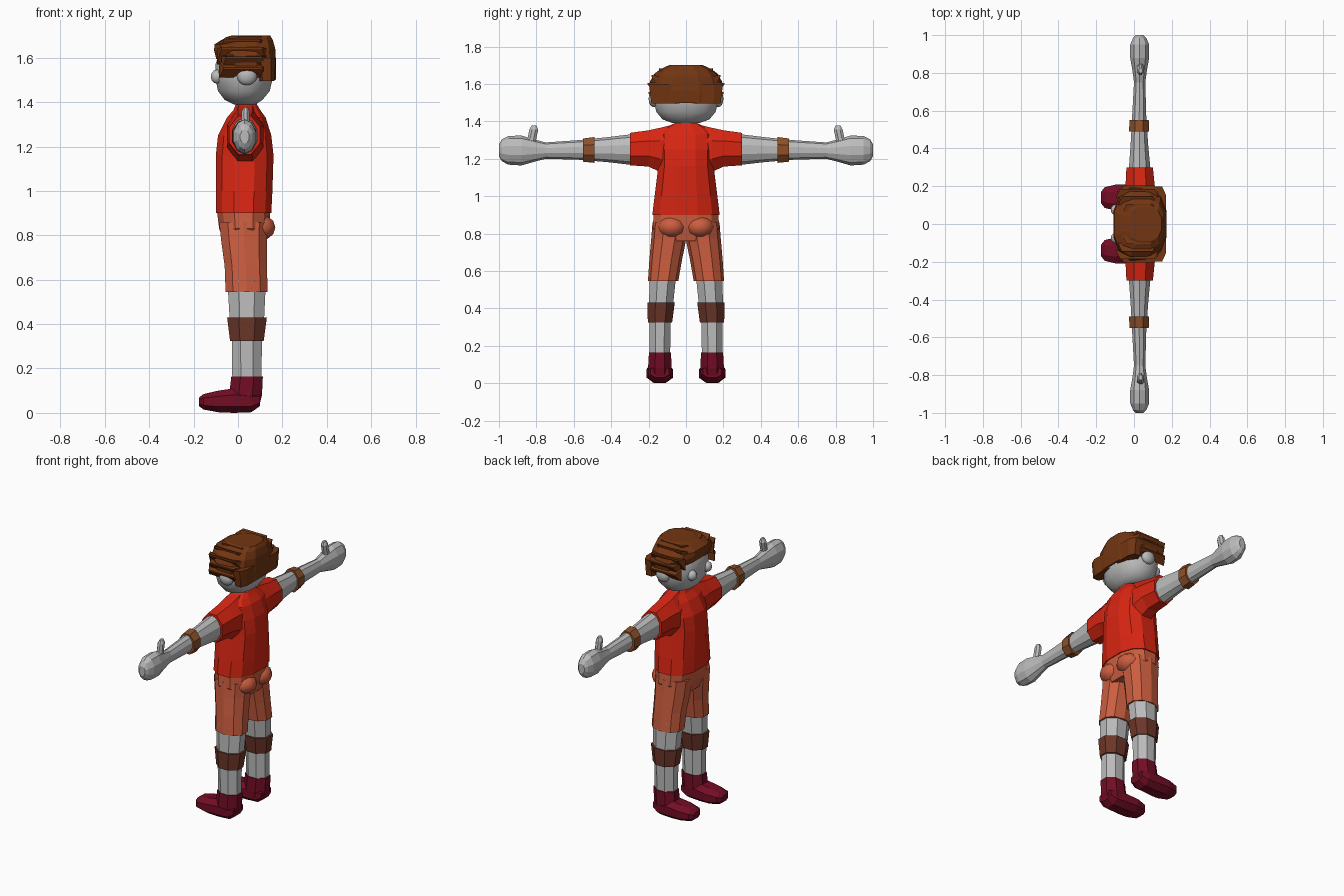
import bpy, bmesh, math


def material(name, rgb):
    m = bpy.data.materials.new(name)
    m.diffuse_color = (*rgb, 1)
    return m


SKIN = material("pale_grey", (0.50, 0.50, 0.50))
RED = material("shirt_red", (0.69, 0.019, 0.006))
CORAL = material("shorts_coral", (0.60, 0.11, 0.05))
WINE = material("shoe_wine", (0.17, 0.004, 0.018))
HAIR = material("hair_brown", (0.17, 0.036, 0.006))
KNEE = material("knee_band_brown", (0.15, 0.037, 0.021))
CUFF = material("arm_band_tan", (0.27, 0.08, 0.022))


def finish(name, bm, mat, smooth=False):
    bmesh.ops.recalc_face_normals(bm, faces=bm.faces)
    me = bpy.data.meshes.new(name)
    bm.to_mesh(me)
    bm.free()
    me.materials.append(mat)
    ob = bpy.data.objects.new(name, me)
    bpy.context.collection.objects.link(ob)
    if smooth:
        bpy.context.view_layer.objects.active = ob
        ob.select_set(True)
        bpy.ops.object.shade_smooth_by_angle(angle=math.radians(40))
        ob.select_set(False)
    return ob


def loft(name, mat, axis, rings, n=8, side=1, power=1.0, smooth=False):
    """Rings are (position, u_min, u_max, v_min, v_max, optional tilt)."""
    bm = bmesh.new()
    loops = []
    for r in rings:
        pos, u0, u1, v0, v1 = r[:5]
        tilt = r[5] if len(r) > 5 else 0
        grow = 1 / math.cos(math.pi / n) ** power
        loop = []
        for i in range(n):
            t = 2 * math.pi * (i + 0.5) / n
            c, s = math.cos(t), math.sin(t)
            c = math.copysign(abs(c) ** power, c) * grow
            s = math.copysign(abs(s) ** power, s) * grow
            u = (u0 + u1) / 2 + c * (u1 - u0) / 2
            v = (v0 + v1) / 2 + s * (v1 - v0) / 2
            p = pos + tilt * c * (u1 - u0) / 2
            x, y, z = {"x": (p, u, v), "y": (u, p, v), "z": (u, v, p)}[axis]
            loop.append(bm.verts.new((x, y * side, z)))
        loops.append(loop)
    for a, b in zip(loops, loops[1:]):
        for i in range(n):
            j = (i + 1) % n
            bm.faces.new((a[i], a[j], b[j], b[i]))
    bm.faces.new(loops[0])
    bm.faces.new(loops[-1])
    return finish(name, bm, mat, smooth)


def ball(name, mat, center, radii, seg=12, rings=8):
    bm = bmesh.new()
    bmesh.ops.create_uvsphere(bm, u_segments=seg, v_segments=rings, radius=1)
    for v in bm.verts:
        v.co = [c + r * k for c, r, k in zip(center, radii, v.co)]
    return finish(name, bm, mat, True)


def lock(name, side, x0, x1, root, tip):
    """Wedge of hair running front to back; root and tip are (y, z)."""
    bm = bmesh.new()
    ends = []
    for x, inset in ((x0, 0.02), (x1, -0.02)):
        pts = [(x, root[0], root[1] + 0.035), (x, root[0], root[1] - 0.035),
               (x + inset, tip[0], tip[1] - 0.008), (x + inset, tip[0], tip[1])]
        ends.append([bm.verts.new((a, b * side, c)) for a, b, c in pts])
    a, b = ends
    bm.faces.new(a)
    bm.faces.new(b)
    for i in range(4):
        j = (i + 1) % 4
        bm.faces.new((a[i], a[j], b[j], b[i]))
    return finish(name, bm, HAIR)


# Shirt body, hips and neck
loft("shirt_body", RED, "z", [
    (0.90, -0.10, 0.15, -0.18, 0.18), (1.00, -0.10, 0.155, -0.168, 0.168),
    (1.16, -0.10, 0.16, -0.148, 0.148), (1.25, -0.09, 0.15, -0.148, 0.148),
    (1.33, -0.05, 0.125, -0.145, 0.145), (1.365, -0.02, 0.10, -0.11, 0.11),
    (1.39, -0.01, 0.085, -0.06, 0.06)], n=12, power=0.8)
loft("shorts_hips", CORAL, "z", [
    (0.76, -0.06, 0.125, -0.13, 0.13), (0.83, -0.085, 0.14, -0.178, 0.178),
    (0.91, -0.095, 0.145, -0.172, 0.172)], n=12, power=0.8)
loft("neck", SKIN, "z", [(1.34, -0.01, 0.085, -0.055, 0.055),
                         (1.43, -0.01, 0.085, -0.06, 0.06)])

# Head, wide and rounded
loft("head", SKIN, "z", [
    (1.39, -0.02, 0.08, -0.07, 0.07), (1.41, -0.06, 0.11, -0.125, 0.125),
    (1.45, -0.09, 0.143, -0.158, 0.158), (1.51, -0.103, 0.157, -0.175, 0.175),
    (1.57, -0.102, 0.157, -0.175, 0.175), (1.63, -0.08, 0.14, -0.15, 0.15),
    (1.67, -0.03, 0.09, -0.09, 0.09)], n=16, power=0.9, smooth=True)

# Hair cap, higher over the face than at the nape
loft("hair_cap", HAIR, "z", [
    (1.547, -0.098, 0.170, -0.188, 0.188, -0.36),
    (1.600, -0.108, 0.172, -0.192, 0.192, -0.25),
    (1.650, -0.105, 0.168, -0.170, 0.170, -0.08),
    (1.680, -0.075, 0.157, -0.135, 0.135),
    (1.700, -0.030, 0.145, -0.090, 0.090)], n=12, power=0.75)

for side, tag in ((-1, "right"), (1, "left")):
    # Layered side locks
    for i, (x0, x1, root, tip) in enumerate([
            (-0.085, 0.13, (0.165, 1.545), (0.200, 1.555)),
            (-0.075, 0.13, (0.160, 1.575), (0.205, 1.605)),
            (-0.095, 0.13, (0.140, 1.605), (0.185, 1.648)),
            (-0.085, 0.12, (0.100, 1.635), (0.145, 1.685)),
            (-0.060, 0.12, (0.060, 1.655), (0.105, 1.697))]):
        lock(f"hair_lock_{tag}_{i + 1}", side, x0, x1, root, tip)
    loft(f"hair_nape_{tag}", HAIR, "z", [
        (1.495, 0.095, 0.165, 0.02, 0.185), (1.60, 0.08, 0.170, 0.0, 0.198)],
        side=side, power=0.7)

    # Ears and eyes
    ball(f"ear_{tag}", SKIN, (0.04, side * 0.172, 1.52), (0.046, 0.028, 0.044))
    ball(f"eye_{tag}", SKIN, (-0.094, side * 0.075, 1.515), (0.03, 0.03, 0.032), 10, 6)

    # Sleeve, arm, band and thumb
    loft(f"sleeve_{tag}", RED, "y", [
        (0.06, -0.04, 0.11, 1.13, 1.385), (0.14, -0.05, 0.115, 1.13, 1.365),
        (0.20, -0.045, 0.11, 1.158, 1.352), (0.30, -0.04, 0.10, 1.165, 1.338)], side=side)
    loft(f"arm_{tag}", SKIN, "y", [
        (0.28, -0.028, 0.088, 1.17, 1.328), (0.42, -0.018, 0.075, 1.185, 1.312),
        (0.57, -0.01, 0.065, 1.197, 1.297), (0.75, 0.0, 0.06, 1.202, 1.285),
        (0.81, -0.008, 0.068, 1.187, 1.30), (0.88, -0.02, 0.08, 1.168, 1.32),
        (0.95, -0.02, 0.08, 1.172, 1.318), (0.985, -0.005, 0.065, 1.19, 1.30),
        (1.0, 0.01, 0.05, 1.215, 1.275)], n=10, side=side)
    loft(f"arm_band_{tag}", CUFF, "y", [
        (0.49, -0.026, 0.08, 1.178, 1.316), (0.55, -0.024, 0.078, 1.184, 1.308)], side=side)
    loft(f"thumb_{tag}", SKIN, "z", [
        (1.26, 0.012, 0.056, 0.81, 0.88), (1.31, 0.016, 0.052, 0.80, 0.847),
        (1.355, 0.016, 0.052, 0.79, 0.838), (1.377, 0.026, 0.044, 0.80, 0.826)], side=side)

    # Shorts leg and seat
    loft(f"shorts_leg_{tag}", CORAL, "z", [
        (0.545, -0.056, 0.134, 0.045, 0.20), (0.66, -0.06, 0.13, 0.025, 0.192),
        (0.77, -0.075, 0.13, 0.003, 0.182), (0.86, -0.085, 0.135, 0.0, 0.175)],
        side=side, n=10, power=0.9)
    ball(f"seat_{tag}", CORAL, (0.095, side * 0.075, 0.835), (0.077, 0.078, 0.06), 10, 6)

    # Leg and knee band
    loft(f"leg_{tag}", SKIN, "z", [
        (0.10, -0.025, 0.105, 0.085, 0.193), (0.33, -0.028, 0.108, 0.083, 0.196),
        (0.43, -0.038, 0.118, 0.068, 0.198), (0.60, -0.048, 0.126, 0.050, 0.192)], side=side)
    loft(f"knee_band_{tag}", KNEE, "z", [
        (0.325, -0.036, 0.116, 0.074, 0.204), (0.43, -0.049, 0.13, 0.060, 0.207)], side=side)

    # Shoe: ankle and foot
    loft(f"shoe_ankle_{tag}", WINE, "z", [
        (0.03, -0.03, 0.095, 0.08, 0.20), (0.08, -0.04, 0.108, 0.077, 0.203),
        (0.165, -0.03, 0.112, 0.08, 0.198)], side=side)
    loft(f"shoe_foot_{tag}", WINE, "x", [
        (-0.175, 0.11, 0.17, 0.03, 0.07), (-0.155, 0.085, 0.195, 0.015, 0.085),
        (-0.09, 0.07, 0.21, 0.003, 0.10), (-0.02, 0.075, 0.207, 0.0, 0.11),
        (0.06, 0.08, 0.203, 0.003, 0.10), (0.098, 0.09, 0.19, 0.03, 0.09)],
        side=side, power=0.85)
